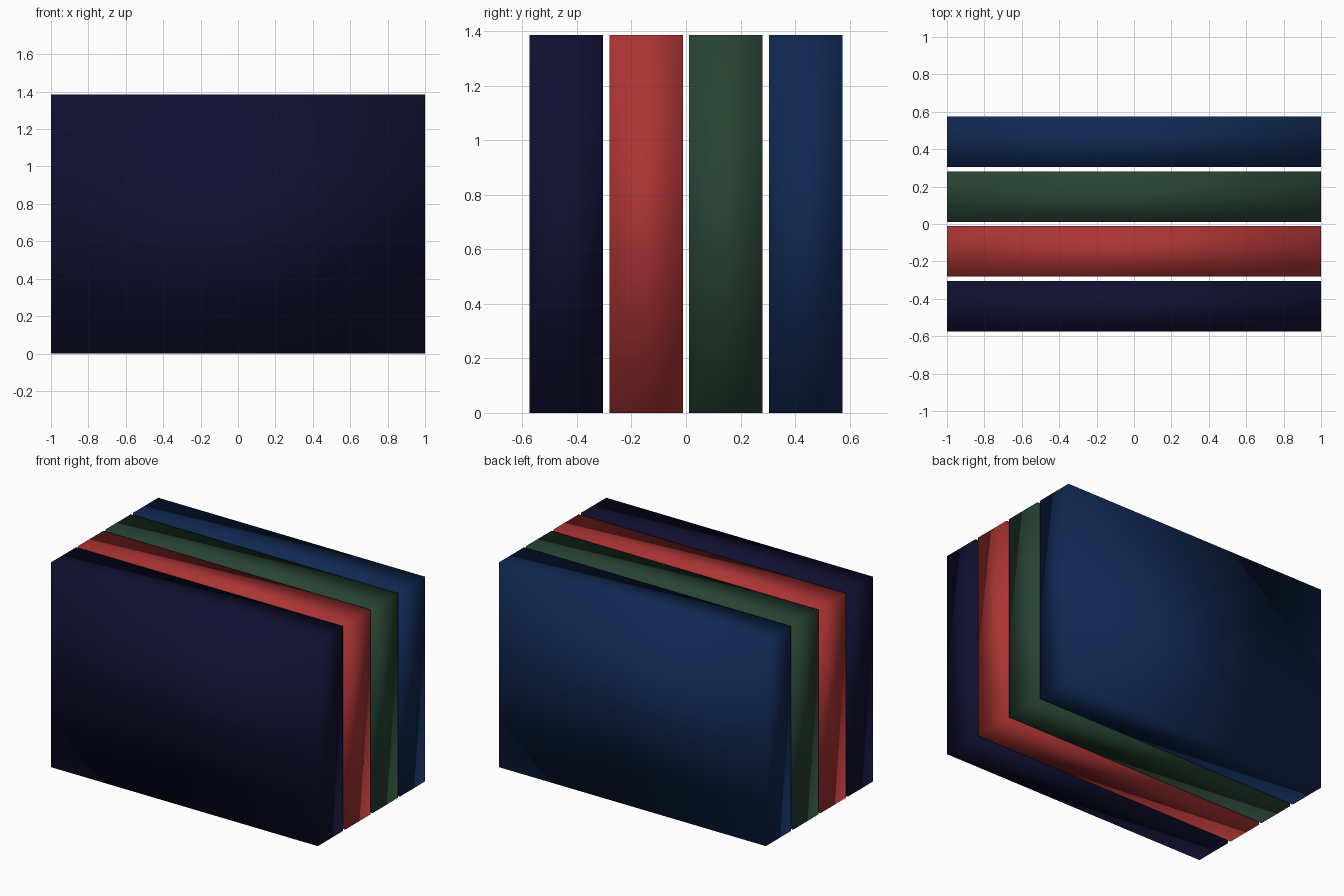
import bpy

if "Cube" in bpy.data.objects:
    bpy.data.objects.remove(bpy.data.objects["Cube"])

LENGTH, THICK, HEIGHT = 2.0, 0.27, 1.386
PITCH = 0.2925  # spacing between slab centres


def srgb(r, g, b):
    """Convert 0-255 sRGB to a linear colour."""
    lin = [c / 255 / 12.92 if c / 255 <= 0.04045 else ((c / 255 + 0.055) / 1.055) ** 2.4
           for c in (r, g, b)]
    return (*lin, 1.0)


def slab(name, y, colour):
    bpy.ops.mesh.primitive_cube_add(size=1, location=(0, y, HEIGHT / 2))
    ob = bpy.context.object
    ob.name = name
    ob.scale = (LENGTH, THICK, HEIGHT)
    bpy.ops.object.transform_apply(location=False, rotation=False, scale=True)
    bpy.ops.object.shade_smooth()  # soft shading across the box corners
    mat = bpy.data.materials.new(name.replace("slab", "paint"))
    mat.diffuse_color = srgb(*colour)
    mat.use_nodes = True
    mat.node_tree.nodes["Principled BSDF"].inputs["Base Color"].default_value = mat.diffuse_color
    ob.data.materials.append(mat)


# Four upright slabs, front to back
slabs = [
    ("dark_navy_slab", (16, 16, 50)),
    ("red_slab", (172, 52, 52)),
    ("green_slab", (40, 68, 52)),
    ("blue_slab", (16, 40, 82)),
]
for i, (name, colour) in enumerate(slabs):
    slab(name, (i - 1.5) * PITCH, colour)
